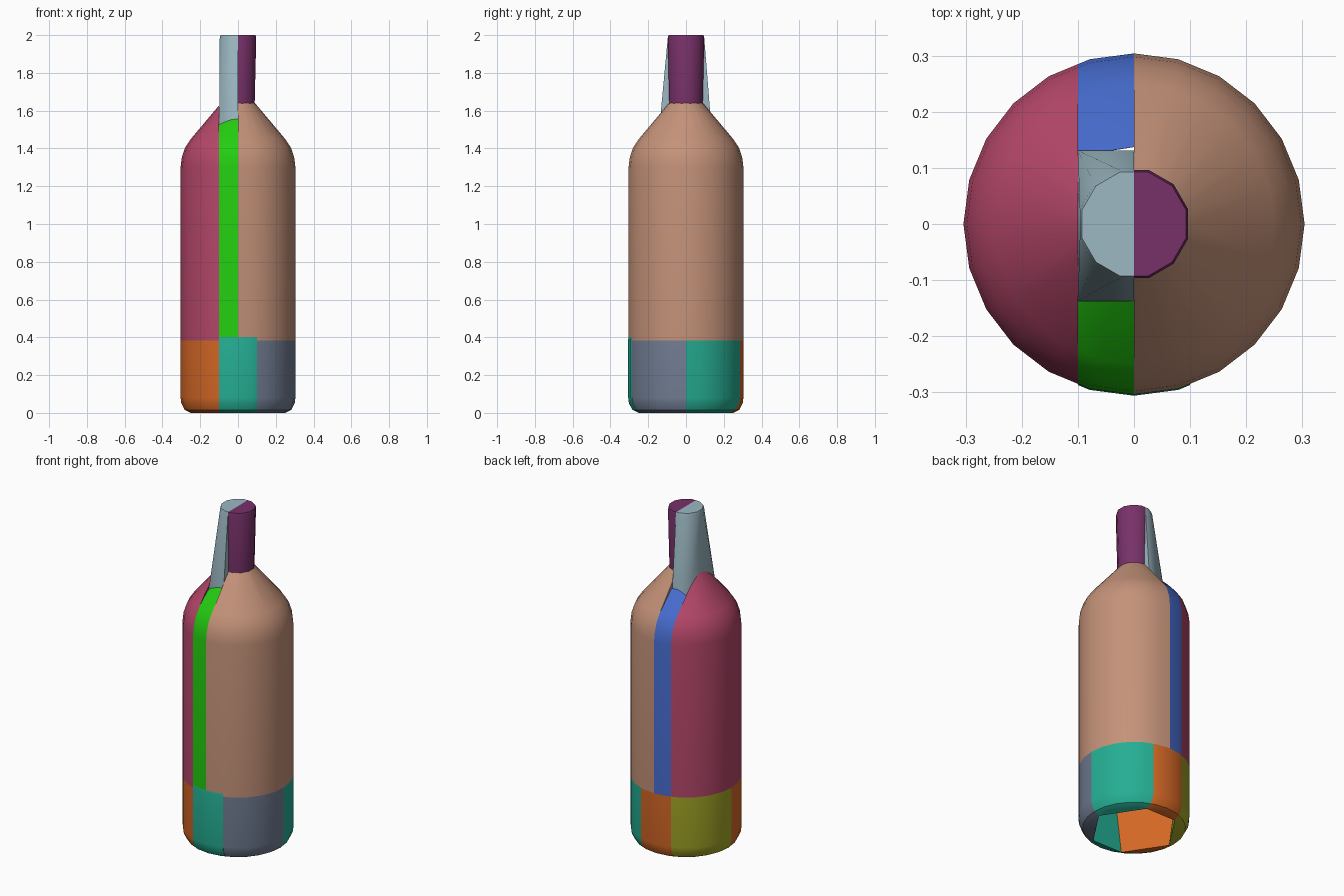
import bpy, bmesh, math
from mathutils import Vector

cube = bpy.data.objects.get("Cube")
if cube:
    bpy.data.objects.remove(cube, do_unlink=True)


def linear(c):
    c /= 255
    return c / 12.92 if c <= 0.04045 else ((c + 0.055) / 1.055) ** 2.4


def material(name, rgb):
    mat = bpy.data.materials.new(name)
    col = [linear(c) for c in rgb] + [1.0]
    mat.diffuse_color = col
    mat.use_nodes = True
    mat.node_tree.nodes["Principled BSDF"].inputs["Base Color"].default_value = col
    return mat


tan = material("tan", (196, 146, 121))
pink = material("raspberry", (181, 71, 106))
green = material("bright green", (36, 205, 16))
blue = material("royal blue", (70, 107, 205))
pale = material("pale blue grey", (156, 184, 194))
purple = material("plum", (120, 49, 105))
orange = material("orange", (213, 104, 38))
teal = material("teal", (37, 174, 147))
slate = material("slate", (114, 126, 148))
olive = material("olive", (163, 166, 38))


def section(profile, sides, limits, offset=0.0):
    """Points of a lathed shell kept inside the given (axis, low, high) limits."""
    bm = bmesh.new()
    rings = []
    for r, z in profile:
        angles = [2 * math.pi * (i + offset) / sides for i in range(sides)]
        rings.append([bm.verts.new((r * math.cos(a), r * math.sin(a), z)) for a in angles])
    for low, high in zip(rings, rings[1:]):
        for i in range(sides):
            j = (i + 1) % sides
            bm.faces.new((low[i], low[j], high[j], high[i]))
    for axis, lo, hi in limits:
        for value, sign in ((lo, -1), (hi, 1)):
            if value is None:
                continue
            normal = Vector((0, 0, 0))
            normal[axis] = sign
            origin = Vector((0, 0, 0))
            origin[axis] = value
            bmesh.ops.bisect_plane(bm, geom=bm.verts[:] + bm.edges[:] + bm.faces[:],
                                   dist=1e-5, plane_co=origin, plane_no=normal,
                                   clear_outer=True)
    points = [v.co.copy() for v in bm.verts]
    bm.free()
    return points


def hull(name, points, mat):
    """Convex solid wrapped around the points."""
    bm = bmesh.new()
    for p in points:
        bm.verts.new(p)
    bmesh.ops.remove_doubles(bm, verts=bm.verts[:], dist=1e-4)
    bmesh.ops.convex_hull(bm, input=bm.verts[:])
    bmesh.ops.delete(bm, geom=[v for v in bm.verts if not v.link_faces], context='VERTS')
    bmesh.ops.dissolve_limit(bm, angle_limit=math.radians(1),
                             verts=bm.verts[:], edges=bm.edges[:])
    bmesh.ops.recalc_face_normals(bm, faces=bm.faces[:])
    mesh = bpy.data.meshes.new(name)
    bm.to_mesh(mesh)
    bm.free()
    mesh.materials.append(mat)
    obj = bpy.data.objects.new(name, mesh)
    bpy.context.collection.objects.link(obj)
    bpy.ops.object.select_all(action='DESELECT')
    obj.select_set(True)
    bpy.context.view_layer.objects.active = obj
    bpy.ops.object.shade_smooth_by_angle(angle=math.radians(32))
    return obj


X, Y = 0, 1
R = 0.304
SIDES = 24

# Upper body: two solid sides and two narrow strips between them
wall = [(R, 0.384), (R, 1.3), (0.298, 1.35), (0.28, 1.405), (0.25, 1.45)]
shoulder = wall + [(0.09, 1.64)]
strip = wall + [(0.137, 1.557)]
hull("body_left", section(shoulder, SIDES, [(X, 0, None)]), tan)
hull("body_right", section(shoulder, SIDES, [(X, None, -0.1)]), pink)
hull("body_strip_front", section(strip, SIDES, [(X, -0.1, 0), (Y, None, -0.137)]), green)
hull("body_strip_back", section(strip, SIDES, [(X, -0.1, 0), (Y, 0.131, None)]), blue)

# Neck: a round half and a half that flares down to a block
neck = [(0.091, 1.62), (0.1, 1.985), (0.096, 2.0)]
hull("neck_left", section(neck, 12, [(X, 0, None)], 0.5), purple)
flare = section(neck[1:], 12, [(X, None, 0)], 0.5)
flare += [Vector((x, y, z)) for x, z in ((0, 1.553), (-0.1, 1.52)) for y in (-0.137, 0.131)]
hull("neck_right", flare, pale)

# Base: six wall segments around an open centre
base = [(0.25, 0.0), (0.282, 0.016), (0.3, 0.05), (R, 0.08), (R, 0.385)]
lip = [(0.25, 0.0), (0.283, 0.016), (0.302, 0.05), (R + 0.002, 0.08),
       (R + 0.002, 0.39), (R, 0.402)]
front, back = (Y, None, 0), (Y, 0, None)
left, middle, right = (X, 0.1, None), (X, -0.1, 0.1), (X, None, -0.1)
for name, profile, limits, mat in (
        ("base_front", lip, [middle, front], teal),
        ("base_back", base, [middle, back], orange),
        ("base_front_left", base, [left, front], slate),
        ("base_back_left", base, [left, back], teal),
        ("base_front_right", base, [right, front], orange),
        ("base_back_right", base, [right, back], olive)):
    hull(name, section(profile, SIDES, limits), mat)
